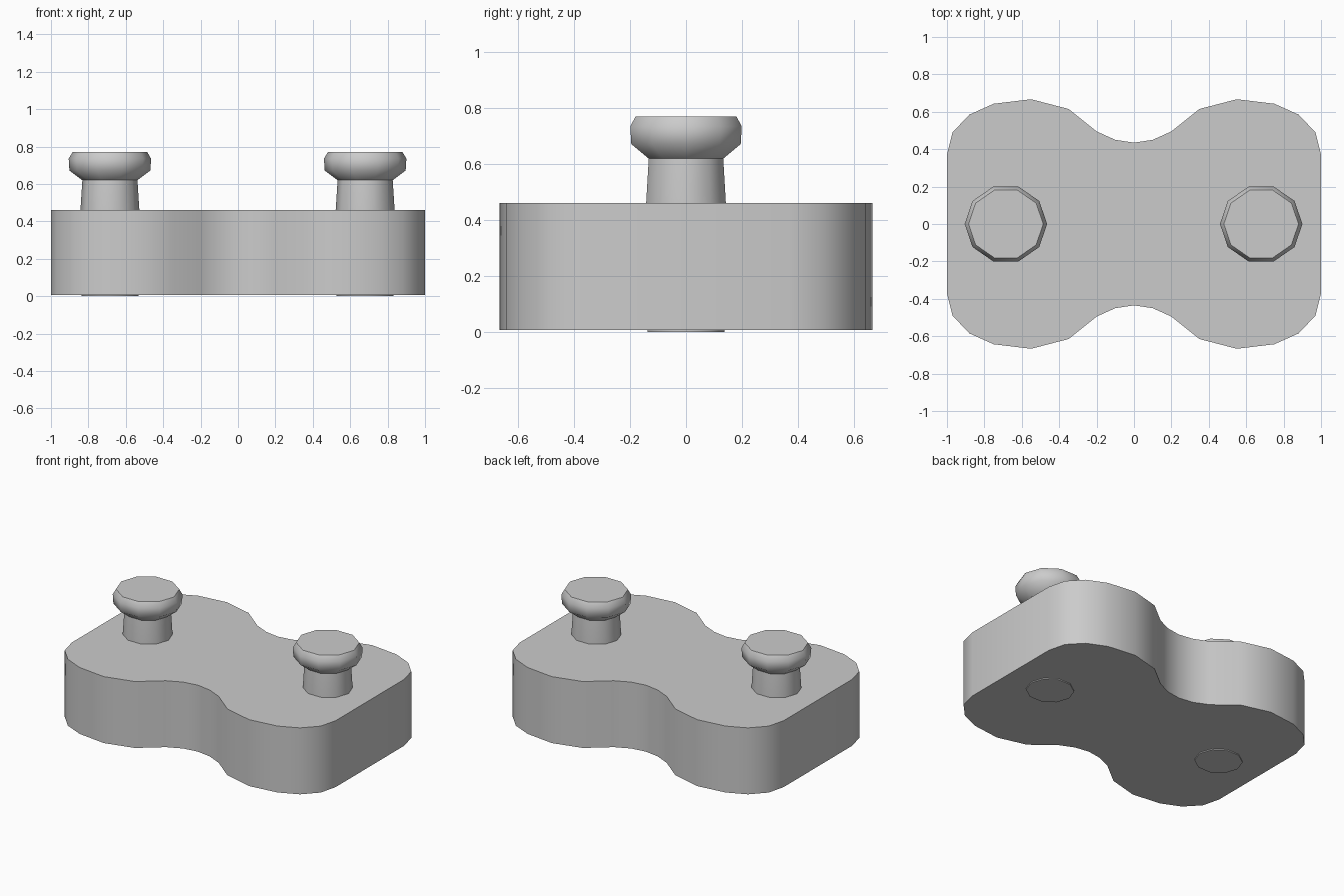
import bpy, bmesh, math

if "Cube" in bpy.data.objects:
    bpy.data.objects.remove(bpy.data.objects["Cube"])


def finish(name, bm, angle):
    bmesh.ops.recalc_face_normals(bm, faces=bm.faces)
    mesh = bpy.data.meshes.new(name)
    bm.to_mesh(mesh)
    bm.free()
    ob = bpy.data.objects.new(name, mesh)
    bpy.context.collection.objects.link(ob)
    bpy.ops.object.select_all(action='DESELECT')
    ob.select_set(True)
    bpy.context.view_layer.objects.active = ob
    bpy.ops.object.shade_smooth_by_angle(angle=math.radians(angle))
    return ob


# Two-lobed body: one quarter of the outline, mirrored and extruded
quarter = [(0, .435), (.1, .45), (.2, .495), (.35, .615), (.55, .667),
           (.75, .643), (.88, .585), (.97, .49), (1, .37)]
half = quarter + [(x, -y) for x, y in reversed(quarter)]
outline = half + [(-x, y) for x, y in reversed(half[1:-1])]
bm = bmesh.new()
base = bm.faces.new([bm.verts.new((x, y, 0.007)) for x, y in outline])
top = bmesh.ops.extrude_face_region(bm, geom=[base], use_keep_orig=True)
for v in [g for g in top['geom'] if isinstance(g, bmesh.types.BMVert)]:
    v.co.z = 0.462
finish("body", bm, 40)


# Mushroom-headed studs, stems running down to the underside
def stud(name, cx, sides=10):
    profile = [(.148, 0), (.153, .46), (.143, .62), (.21, .672),
               (.214, .735), (.194, .77)]
    bm = bmesh.new()
    rings = []
    for r, z in profile:
        rings.append([bm.verts.new((cx + 1.03 * r * math.cos(a), .98 * r * math.sin(a), z))
                      for a in (2 * math.pi * i / sides for i in range(sides))])
    for lo, hi in zip(rings, rings[1:]):
        for i in range(sides):
            j = (i + 1) % sides
            bm.faces.new((lo[i], lo[j], hi[j], hi[i]))
    bm.faces.new(rings[0])
    bm.faces.new(rings[-1])
    finish(name, bm, 50)


for side, cx in (("left", -.685), ("right", .68)):
    stud(side + "_stud", cx)
